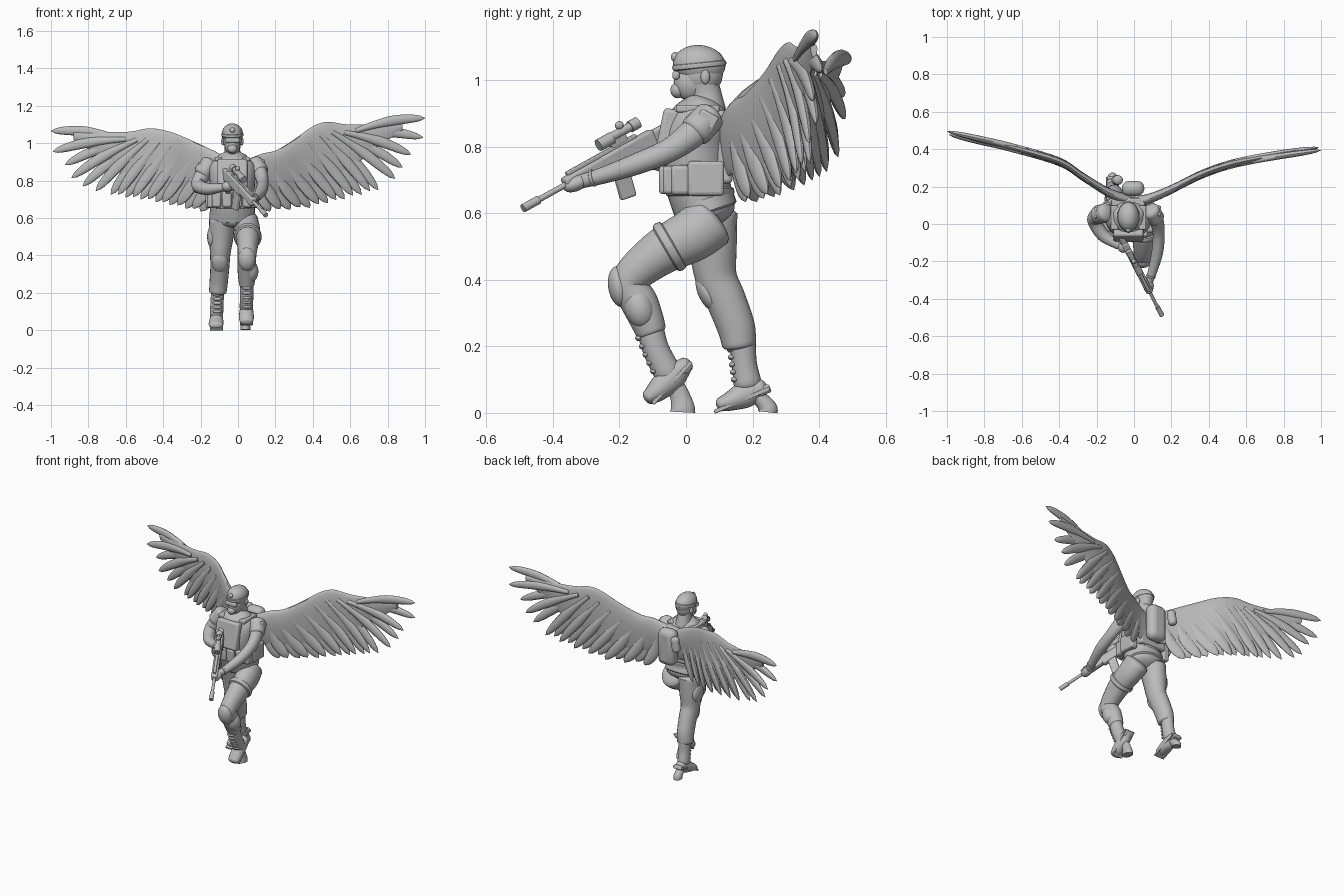
import bpy, bmesh, math
from math import sin, cos, pi
from mathutils import Vector, Matrix

if "Cube" in bpy.data.objects:
    bpy.data.objects.remove(bpy.data.objects["Cube"], do_unlink=True)

grey = bpy.data.materials.new("stone_grey")
grey.use_nodes = True
grey.diffuse_color = (0.5, 0.5, 0.5, 1)
grey.node_tree.nodes["Principled BSDF"].inputs["Base Color"].default_value = (0.5, 0.5, 0.5, 1)


# Helpers
def finish(name, bm, matrix=None):
    bmesh.ops.recalc_face_normals(bm, faces=bm.faces)
    mesh = bpy.data.meshes.new(name)
    bm.to_mesh(mesh)
    bm.free()
    mesh.shade_smooth()
    mesh.set_sharp_from_angle(angle=math.radians(40))
    mesh.materials.append(grey)
    ob = bpy.data.objects.new(name, mesh)
    if matrix:
        ob.matrix_world = matrix
    bpy.context.collection.objects.link(ob)
    return ob


def skin(name, rings):
    """Closed surface through rings of points."""
    bm = bmesh.new()
    loops = [[bm.verts.new(p) for p in r] for r in rings]
    n = len(loops[0])
    for a, b in zip(loops, loops[1:]):
        for i in range(n):
            bm.faces.new((a[i], a[(i + 1) % n], b[(i + 1) % n], b[i]))
    bm.faces.new(loops[0])
    bm.faces.new(loops[-1])
    return finish(name, bm)


def spline(pts, sub=5):
    p = [Vector(q) for q in pts]
    p = [p[0] * 2 - p[1]] + p + [p[-1] * 2 - p[-2]]
    out = []
    for a, b, c, d in zip(p, p[1:], p[2:], p[3:]):
        for k in range(sub):
            t = k / sub
            out.append((b * 2 + (c - a) * t + (a * 2 - b * 5 + c * 4 - d) * t**2
                        + (b * 3 - a - c * 3 + d) * t**3) / 2)
    return out + [p[-2]]


def loft(name, pts, dome=0.7, sides=20):
    """Elliptical tube; each point is x, y, z, side radius, depth radius."""
    path = spline(pts)
    pos = [Vector(q[:3]) for q in path]
    st = []
    for i, q in enumerate(path):
        t = (pos[min(i + 1, len(pos) - 1)] - pos[max(i - 1, 0)]).normalized()
        st.append((pos[i], t, q[3], q[4]))
    for end, sign in ((0, -1), (-1, 1)):
        c, t, a, b = st[end]
        for k in (1, 2, 3, 4):
            w = k / 4 * pi / 2 * 0.96
            extra = (c + t * sign * min(a, b) * dome * sin(w), t, a * cos(w), b * cos(w))
            st.insert(0, extra) if sign < 0 else st.append(extra)
    rings = []
    for c, t, a, b in st:
        side = (Vector((1, 0, 0)) - t * t.x).normalized()
        up = t.cross(side)
        rings.append([c + side * a * cos(w) + up * b * sin(w)
                      for w in (2 * pi * k / sides for k in range(sides))])
    return skin(name, rings)


def box(name, loc, size, pitch=0, frame=None, soft=0.25):
    bm = bmesh.new()
    bmesh.ops.create_cube(bm, size=1, matrix=Matrix.Diagonal((*size, 1)))
    m = Matrix.Translation(loc) @ Matrix.Rotation(pitch, 4, "X")
    ob = finish(name, bm, frame @ m if frame else m)
    bev = ob.modifiers.new("soft_edges", "BEVEL")
    bev.width, bev.segments = min(size) * soft, 3


def ball(name, loc, size, pitch=0):
    bm = bmesh.new()
    bmesh.ops.create_uvsphere(bm, u_segments=28, v_segments=16, radius=1)
    finish(name, bm, Matrix.Translation(loc) @ Matrix.Rotation(pitch, 4, "X") @ Matrix.Diagonal((*size, 1)))


def band(name, loc, axis, a, b, r, flat=1.6):
    """Strap running round a limb."""
    q = Matrix.Translation(loc) @ Vector(axis).to_track_quat("Z", "Y").to_matrix().to_4x4()
    skin(name, [[q @ Vector(((a + r * cos(v)) * cos(u), (b + r * cos(v)) * sin(u), flat * r * sin(v)))
                 for v in (k * pi / 4 for k in range(8))]
                for u in (k * pi / 16 for k in range(33))])


def at(table, x):
    """Linear lookup."""
    for (x0, v0), (x1, v1) in zip(table, table[1:]):
        if x <= x1:
            return v0 + (v1 - v0) * (x - x0) / (x1 - x0)
    return table[-1][1]


# Wings
def feather(name, s, root, tip, depth, wide, shift, bow):
    d = Vector(tip) - Vector(root)
    n = Vector((-d.y, d.x)).normalized()
    rings = []
    for k in range(17):
        t = k / 16
        w = max(0.04, (1 - t**6) ** 0.6)
        c = Vector(root) + d * t + n * bow * sin(pi * t)
        ring = []
        for j in range(12):
            a = j * pi / 6
            p = c + n * wide * w * (0.5 + 0.5 * min(1, 2 * t)) * cos(a)
            ring.append((s * p.x, at(depth, p.x) + shift + 0.016 * w * sin(a), p.y))
        rings.append(ring)
    skin(name, rings)


def wing(side, s, top, depth, tips):
    top, depth = ([tuple(p) for p in spline(q)] for q in (top, depth))
    drop = [(0, 0.19), (0.2, 0.24), (0.4, 0.34), (0.55, 0.29), (0.65, 0.2), (0.75, 0.12), (0.9, 0.03)]
    rings = []
    for k in range(37):
        x = 0.02 + 0.86 * k / 36
        z, h = at(top, x), at(drop, x) / 2
        th = 0.038 - 0.028 * x
        rings.append([(s * x, at(depth, x) + th * sin(a) * (0.72 + 0.28 * cos(a)), z - h + h * cos(a))
                      for a in (j * pi / 12 for j in range(24))])
    skin(side + "_wing_arm", rings)
    full = []
    for i, p in enumerate(tips):
        full.append(p)
        if i < 6:
            full.append(((p[0] + tips[i + 1][0]) / 2, (p[1] + tips[i + 1][1]) / 2 + 0.008))
    for i, tip in enumerate(full):
        t = i / (len(full) - 1)
        x = 0.1 + 0.53 * t
        root = (x, at(top, x) - 0.12 + 0.085 * t)
        feather(f"{side}_feather_{i}", s, root, tip, depth, 0.032 - 0.005 * t,
                0.008 * (-1) ** i, 0.03 * t - 0.012)


wing("left", 1,
     [(.02, .9), (.13, .945), (.2, .96), (.3, 1.02), (.4, 1.09), (.48, 1.115), (.6, 1.1), (.9, 1.11)],
     [(0, .12), (.08, .135), (.2, .185), (.35, .26), (.48, .308), (.6, .338), (.78, .37), (1, .402)],
     [(.17, .635), (.28, .645), (.385, .655), (.48, .68), (.57, .7), (.66, .725), (.75, .75),
      (.84, .81), (.88, .87), (.925, .94), (.99, 1.03), (1, 1.135)])
wing("right", -1,
     [(.02, .9), (.12, .955), (.26, 1.02), (.36, 1.06), (.47, 1.08), (.6, 1.06), (.9, 1.06)],
     [(0, .12), (.13, .165), (.27, .25), (.4, .333), (.66, .41), (.82, .447), (1, .487)],
     [(.2, .635), (.28, .65), (.365, .67), (.44, .685), (.52, .7), (.6, .71), (.68, .725),
      (.76, .745), (.83, .77), (.89, .815), (.925, .885), (.99, .955), (1, 1.065)])

# Torso, vest and packs
CX = -0.03
loft("torso", [(CX, .06, .6, .115, .09), (CX, .045, .65, .12, .095), (CX, .03, .72, .117, .1),
               (CX, .025, .8, .122, .107), (CX, .04, .87, .125, .095), (CX, .06, .915, .085, .07)], 0.5, 28)
loft("jacket_hem", [(CX, .062, .605, .124, .095), (CX, .05, .64, .12, .096)], 0.15, 28)
band("belt", (CX, .042, .665), (0, 0, 1), .115, .095, .009)
box("chest_plate", (CX, -.058, .83), (.16, .05, .17), -0.2)
box("back_plate", (CX, .115, .8), (.18, .05, .22))
for i in range(4):
    box(f"front_pouch_{i}", (CX - .085 + .055 * i, -.065 + .012 * abs(i - 1.5), .7), (.05, .045, .085))
for s in (-1, 1):
    box("side_pouch", (CX + s * .12, .06, .705), (.045, .11, .105))
    box("small_side_pouch", (CX + s * .11, -.015, .7), (.05, .06, .09))
    box("shoulder_strap", (CX + s * .075, .035, .915), (.04, .13, .022))
box("backpack", (-.005, .19, .81), (.12, .08, .23), soft=.45)
loft("bedroll", [(-.095, .235, .83, .026, .026), (-.085, .235, .89, .026, .026)])

# Head and helmet
loft("neck", [(CX, .065, .91, .05, .055), (CX, .058, .96, .042, .048), (CX, .045, 1, .045, .05)])
ball("skull", (CX, .045, 1.02), (.05, .066, .065))
ball("face", (CX, .015, .995), (.042, .052, .058))
ball("helmet", (CX, .04, 1.048), (.057, .079, .058), -0.08)
band("helmet_rim", (CX, .04, 1.045), (0, -.1, 1), .054, .076, .006)
ball("helmet_lamp", (CX, -.033, 1.07), (.015, .012, .015))
box("goggles", (CX, -.03, 1.015), (.08, .022, .026), soft=.4)
ball("face_mask", (CX, -.025, .97), (.026, .022, .024))
for s in (-1, 1):
    ball("ear", (CX + s * .05, .058, 1.01), (.01, .014, .022))

# Arms
loft("left_arm", [(.095, .065, .885, .044, .045), (.12, .02, .84, .038, .043), (.132, -.05, .79, .032, .036),
                  (.125, -.15, .748, .031, .032), (.1, -.25, .714, .025, .025), (.08, -.31, .697, .02, .021)])
loft("right_arm", [(-.155, .06, .885, .046, .045), (-.195, .045, .82, .042, .045), (-.212, .015, .775, .037, .037),
                   (-.165, -.06, .755, .034, .032), (-.085, -.115, .763, .022, .022)])
loft("left_sleeve", [(.09, .07, .89, .048, .048), (.118, .03, .848, .046, .05)], 0.5)
loft("right_sleeve", [(-.15, .06, .89, .05, .05), (-.19, .05, .84, .049, .051)], 0.5)
box("left_shoulder_patch", (.13, .06, .875), (.03, .06, .06), -0.5)
box("right_shoulder_patch", (-.198, .06, .87), (.03, .06, .06))
ball("right_elbow_pad", (-.22, .025, .768), (.024, .035, .035))
band("left_glove_cuff", (.09, -.28, .706), (-.3, -.9, -.25), .022, .022, .004)
ball("left_hand", (.078, -.33, .69), (.028, .042, .023), 0.4)
ball("right_hand", (-.058, -.12, .768), (.03, .034, .028))

# Rifle, built along its own axis: local y forward, z up
fwd = Vector((.24, -.46, -.255)).normalized()
up = (Vector((0, 0, 1)) - fwd * fwd.z).normalized()
gun = Matrix((fwd.cross(up), fwd, up)).transposed().to_4x4()
gun.translation = Vector((-.09, -.03, .87))


def gun_box(name, y, z, size, pitch=0):
    box(name, (0, y, z), size, pitch, frame=gun)


def gun_tube(name, y0, y1, z, r):
    skin(name, [[gun @ Vector((r * cos(a), y, z + r * sin(a))) for a in (k * pi / 8 for k in range(16))]
                for y in (y0, y1)])


gun_box("rifle_stock", .05, -.012, (.03, .1, .06))
gun_box("rifle_receiver", .185, -.005, (.036, .2, .058))
gun_box("rifle_handguard", .345, 0, (.038, .15, .046))
gun_box("rifle_rail", .27, .028, (.018, .26, .012))
gun_box("rifle_magazine", .235, -.075, (.026, .05, .11), 0.15)
gun_box("rifle_grip", .125, -.055, (.026, .036, .07), -0.3)
gun_box("scope_mount", .2, .042, (.02, .06, .03))
gun_tube("rifle_barrel", .4, .575, 0, .009)
gun_tube("rifle_muzzle", .52, .578, 0, .013)
gun_tube("scope_body", .125, .26, .06, .014)
gun_tube("scope_front", .215, .265, .057, .019)
gun_tube("scope_eyepiece", .115, .145, .06, .018)
ball("scope_knob", gun @ Vector((0, .175, .08)), (.013, .013, .013))

# Left leg, raised in front
loft("left_trouser", [(.04, .07, .575, .07, .085), (.05, .02, .535, .068, .08), (.052, -.07, .487, .062, .07),
                      (.05, -.15, .425, .052, .058), (.047, -.172, .385, .05, .052), (.047, -.142, .335, .05, .056),
                      (.047, -.118, .28, .046, .051), (.047, -.105, .245, .041, .046)], 0.4)
loft("left_boot_shaft", [(.047, -.11, .26, .037, .041), (.046, -.09, .19, .036, .04), (.045, -.055, .12, .036, .042)])
loft("left_boot_foot", [(.045, 0, .145, .028, .024), (.045, -.042, .108, .036, .042),
                        (.045, -.085, .068, .04, .034), (.045, -.11, .048, .036, .024)])
box("left_sole", (.045, -.042, .09), (.068, .17, .012), 0.82)
box("left_heel", (.045, .002, .137), (.056, .035, .026), 0.82)
ball("left_knee_pad", (.047, -.2, .38), (.046, .034, .062), 0.15)
ball("left_calf_pad", (.065, -.14, .315), (.044, .045, .062), 0.3)

# Right leg, trailing
loft("right_trouser", [(-.085, .07, .59, .07, .085), (-.09, .08, .5, .066, .073), (-.095, .09, .41, .055, .063),
                       (-.097, .12, .34, .051, .06), (-.103, .15, .26, .049, .057), (-.108, .16, .205, .047, .051)], 0.3)
loft("right_boot_shaft", [(-.108, .17, .22, .036, .04), (-.112, .175, .15, .035, .038), (-.115, .185, .09, .036, .042)])
loft("right_boot_foot", [(-.115, .225, .075, .03, .028), (-.115, .18, .056, .036, .04),
                         (-.117, .135, .036, .04, .03), (-.118, .106, .026, .037, .022)])
box("right_sole", (-.116, .168, .038), (.07, .18, .012), 0.4)
box("right_heel", (-.115, .235, .068), (.056, .04, .026), 0.4)
ball("right_knee_pad", (-.097, .065, .36), (.043, .028, .06), 0.45)

# Straps, laces and thigh pouch
band("left_thigh_strap", (.052, -.05, .5), (0, -.86, -.5), .063, .07, .012, 1.4)
ball("right_thigh_pouch", (-.14, .08, .5), (.025, .05, .06))
for i in range(5):
    t = i / 4
    ball(f"left_lace_{i}", (.046, -.142 + .045 * t, .225 - .1 * t), (.026, .011, .009))
    ball(f"right_lace_{i}", (-.111, .134 + .012 * t, .19 - .09 * t), (.025, .011, .009))

# Ground supports under the boots
loft("left_support", [(.04, -.04, .1, .022, .025), (.04, -.018, .05, .022, .03), (.04, -.01, .016, .026, .036),
                      (.04, -.01, .002, .026, .038)], 0)
loft("right_support", [(-.115, .2, .06, .024, .02), (-.115, .23, .035, .024, .024), (-.115, .246, .014, .026, .028),
                       (-.115, .246, .002, .026, .03)], 0)
